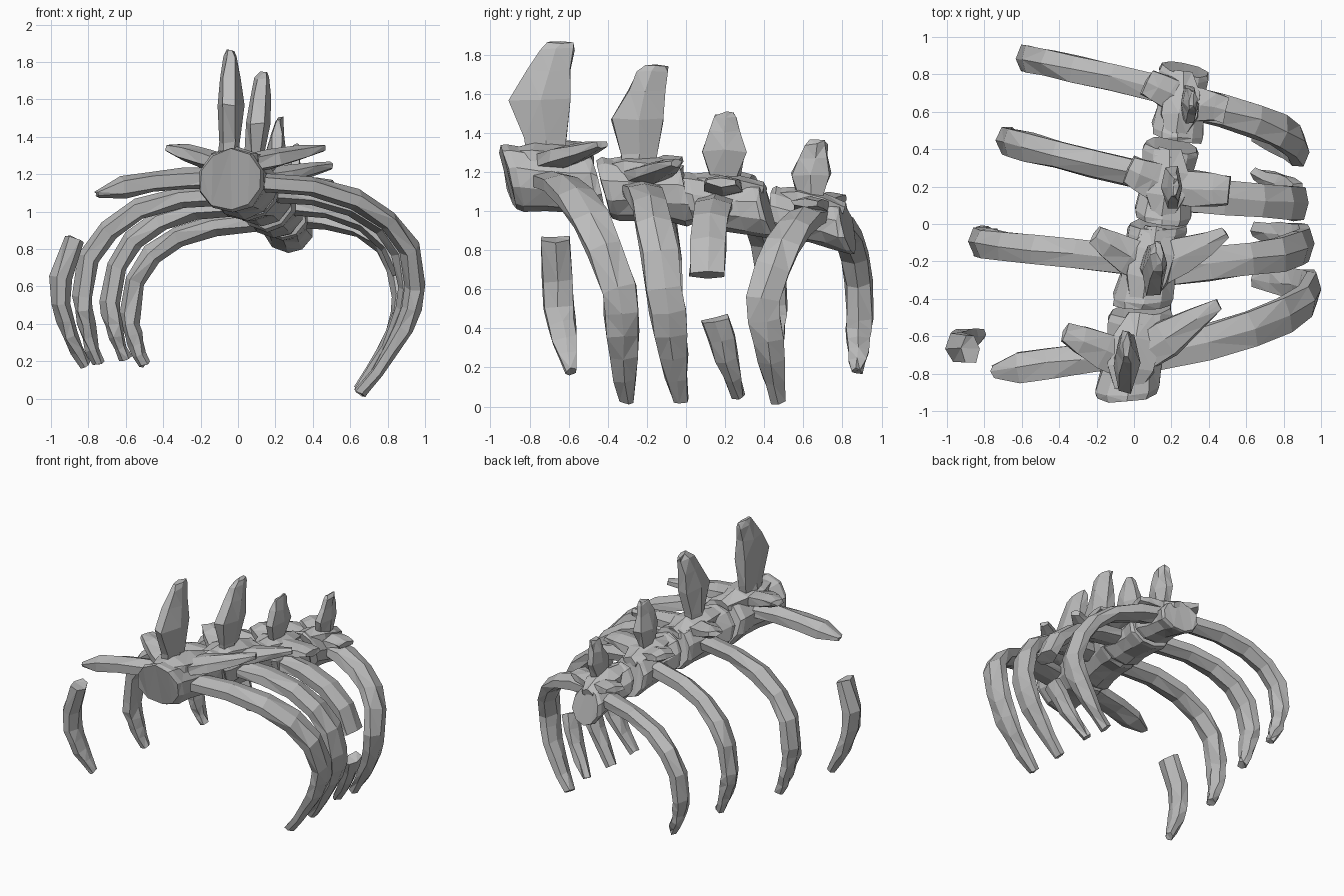
import bpy, bmesh, math, random
from mathutils import Vector

random.seed(4)
default_cube = bpy.data.objects.get("Cube")
if default_cube:
    bpy.data.objects.remove(default_cube, do_unlink=True)

bone = bpy.data.materials.new("bone_grey")
bone.use_nodes = True
bone.diffuse_color = (0.5, 0.5, 0.5, 1)
shader = next(n for n in bone.node_tree.nodes if n.type == 'BSDF_PRINCIPLED')
shader.inputs["Base Color"].default_value = bone.diffuse_color
shader.inputs["Roughness"].default_value = 0.8

SIDEWAYS = Vector((1, 0, 0))
FORE_AFT = Vector((0, 1, 0))
UP = Vector((0, 0, 1))


def loft(name, stations, broad, sides=6, chip=0.008, facing=None):
    """Skin faceted rings along (centre, half width, half thickness) stations."""
    bm = bmesh.new()
    rings = []
    last = len(stations) - 1
    for i, (centre, wide, thick) in enumerate(stations):
        before = stations[max(i - 1, 0)][0]
        after = stations[min(i + 1, last)][0]
        along = (facing or after - before).normalized()
        across = (broad - along * broad.dot(along)).normalized()
        normal = along.cross(across)
        ring = []
        for k in range(sides):
            angle = math.tau * (k + 0.5) / sides
            nudge = Vector([random.uniform(-chip, chip) for _ in range(3)])
            offset = across * wide * math.cos(angle) + normal * thick * math.sin(angle)
            ring.append(bm.verts.new(centre + offset * 1.1 + nudge))
        rings.append(ring)
    for low, high in zip(rings, rings[1:]):
        for k in range(sides):
            n = (k + 1) % sides
            bm.faces.new((low[k], low[n], high[n], high[k]))
    for ring in (rings[0], rings[-1]):
        bm.faces.new(ring)
    bmesh.ops.triangulate(bm, faces=bm.faces[:])
    bmesh.ops.recalc_face_normals(bm, faces=bm.faces[:])
    mesh = bpy.data.meshes.new(name)
    bm.to_mesh(mesh)
    bm.free()
    mesh.materials.append(bone)
    obj = bpy.data.objects.new(name, mesh)
    bpy.context.scene.collection.objects.link(obj)


def rib_point(root, outer, tip, t, bow):
    """Rounded shoulder for t below one, inward hook for t above one."""
    if t <= 1:
        angle = t * math.pi / 2
        reach = max(math.sin(angle), 0) ** 0.85
        rise = max(math.cos(angle), 0) ** 0.85
        sweep = reach + (t - reach) * bow
        return Vector((root.x + (outer.x - root.x) * reach,
                       root.y + (outer.y - root.y) * sweep,
                       outer.z + (root.z - outer.z) * rise))
    s = t - 1
    point = outer.lerp(tip, s)
    point.x = outer.x + (tip.x - outer.x) * s ** 1.7
    return point


def rib(name, root, outer, tip, start=0, end=2, size=1.0, cut=1.0, bow=0):
    root, outer, tip = Vector(root), Vector(outer), Vector(tip)
    steps = max(4, round((end - start) * 5))
    stations = []
    for i in range(steps + 1):
        t = start + (end - start) * i / steps
        wide = 0.085 * size * (1 - 0.6 * max(t - 1, 0) ** 2)
        thick = 0.052 * (1 - 0.45 * max(t - 1, 0))
        if i == steps:
            wide, thick = wide * cut, thick * cut
        stations.append((rib_point(root, outer, tip, t, bow), wide, thick))
    loft(name, stations, FORE_AFT)


def vertebra(label, front, back, radius, yaw):
    """Slightly waisted spool leaning forward at the top, with a low arch above."""
    front, back = Vector(front), Vector(back)
    facing = Vector((yaw, 1, 0.25))
    rows = ((0, 0.9), (0.08, 0.97), (0.35, 0.88), (0.65, 0.86), (0.92, 0.95), (1, 0.9))
    loft(label + "_body", [(front.lerp(back, f), radius * s, radius * s) for f, s in rows],
         SIDEWAYS, sides=10, chip=0.006, facing=facing)
    # Neural arch
    lift = UP * radius * 0.7
    rows = ((0.03, 0.4), (0.3, 0.75), (0.65, 0.75), (0.95, 0.4))
    loft(label + "_arch", [(front.lerp(back, f) + lift, radius * s, radius * s * 0.55)
                           for f, s in rows], SIDEWAYS)


def spine_process(label, base, top, depth, lean):
    """Upright blade, deepest near the middle, with a blunt top."""
    base, top = Vector(base), Vector(top)
    rows = ((0, 0, 0.62, 0.32), (0.2, -0.1, 0.66, 0.32), (0.52, -0.45, 1, 0.42),
            (0.77, -0.2, 0.72, 0.33), (0.95, -0.05, 0.55, 0.2), (1, 0.05, 0.42, 0.13))
    stations = [(base.lerp(top, f) + FORE_AFT * depth * shift * lean, depth * wide, depth * thick)
                for f, shift, wide, thick in rows]
    loft(label + "_spinous_process", stations, FORE_AFT, chip=0.01, facing=UP)


def side_process(name, root, tip, width, blunt):
    """Flat wing reaching sideways from the arch."""
    root, tip = Vector(root), Vector(tip)
    broad = (tip - root).cross(UP)
    rows = ((0, 0.95, 0.5), (0.4, 1, 0.5), (0.75, 0.5 + blunt / 2, 0.4), (1, blunt, 0.2))
    loft(name, [(root.lerp(tip, f), width * w, width * t) for f, w, t in rows], broad)


# Backbone, front to back
vertebra("first_vertebra", (-0.04, -0.91, 1.17), (0.04, -0.46, 1.13), 0.17, -0.1)
vertebra("second_vertebra", (0.04, -0.42, 1.11), (0.13, 0, 1.08), 0.158, 0)
vertebra("third_vertebra", (0.15, 0.03, 1.05), (0.2, 0.42, 1), 0.148, 0.16)
vertebra("fourth_vertebra", (0.23, 0.47, 0.99), (0.27, 0.83, 0.91), 0.135, 0.23)

# Upright blades
spine_process("first_vertebra", (-0.05, -0.72, 1.25), (-0.04, -0.65, 1.86), 0.16, 0.9)
spine_process("second_vertebra", (0.08, -0.24, 1.18), (0.13, -0.16, 1.74), 0.142, 0.8)
spine_process("third_vertebra", (0.18, 0.2, 1.1), (0.22, 0.2, 1.5), 0.112, 0.1)
spine_process("fourth_vertebra", (0.28, 0.63, 1), (0.31, 0.67, 1.36), 0.102, 0.2)

# Side wings: root, left tip, right tip, half width, left and right bluntness
wings = {
    "first": ((-0.02, -0.74, 1.24), (0.45, -0.43, 1.34), (-0.37, -0.58, 1.34), 0.1, 0.25, 0.55),
    "second": ((0.1, -0.25, 1.17), (0.49, -0.05, 1.24), (-0.21, -0.06, 1.26), 0.1, 0.3, 0.55),
    "third": ((0.18, 0.2, 1.12), (0.51, 0.18, 1.15), (-0.03, 0.29, 1.17), 0.1, 0.8, 0.8),
    "fourth": ((0.27, 0.66, 1.02), (0.49, 0.61, 1.04), (0.07, 0.76, 1.07), 0.088, 0.8, 0.8),
}
for order, (root, left, right, width, left_blunt, right_blunt) in wings.items():
    side_process(order + "_left_wing", root, left, width, left_blunt)
    side_process(order + "_right_wing", root, right, width, right_blunt)

# Left ribs, the third one broken in two
rib("first_left_rib", (0.05, -0.71, 1.16), (0.95, -0.34, 0.6), (0.65, -0.3, 0.03),
    size=1.12, bow=1)
rib("second_left_rib", (0.1, -0.24, 1.11), (0.91, -0.11, 0.6), (0.65, -0.03, 0.03),
    size=1.12, bow=1)
third = (0.2, 0.16, 1.04), (0.89, 0.11, 0.58), (0.65, 0.27, 0.05)
rib("third_left_rib_stub", *third, end=0.9, size=1.1)
rib("third_left_rib_shard", *third, start=1.25, size=0.9)
rib("fourth_left_rib", (0.25, 0.66, 0.98), (0.88, 0.39, 0.55), (0.65, 0.47, 0.03),
    size=1.05, bow=1)

# Right ribs, the first one broken in two
rib("first_right_rib_stub", (-0.05, -0.69, 1.18), (-1.1, -0.83, 0.7), (-1, -0.8, 0.2),
    end=0.43, cut=0.4)
rib("first_right_rib_shard", (-0.05, -0.72, 1.17), (-0.95, -0.66, 0.56), (-0.81, -0.59, 0.18),
    start=0.72, size=0.92)
rib("second_right_rib", (0, -0.2, 1.1), (-0.83, -0.1, 0.55), (-0.75, -0.06, 0.19), size=0.95)
rib("third_right_rib", (0.05, 0.26, 1.04), (-0.68, 0.44, 0.52), (-0.6, 0.45, 0.21), size=0.9)
rib("fourth_right_rib", (0.15, 0.72, 0.95), (-0.58, 0.89, 0.45), (-0.5, 0.87, 0.18), size=0.82)
